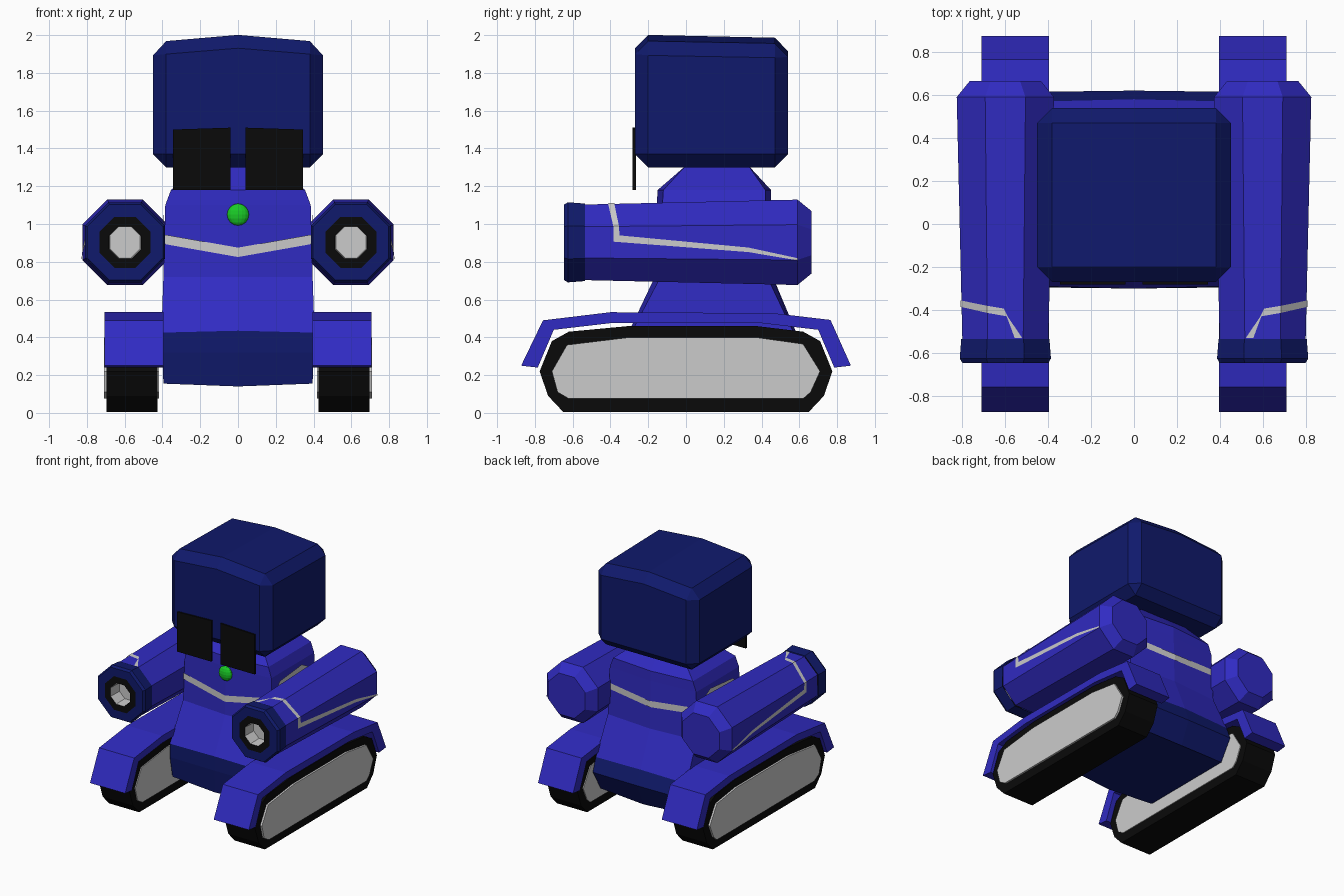
import bpy, bmesh, math

if "Cube" in bpy.data.objects:
    bpy.data.objects.remove(bpy.data.objects["Cube"])

def material(name, rgb):
    m = bpy.data.materials.new(name)
    m.diffuse_color = (*rgb, 1)
    m.use_nodes = True
    m.node_tree.nodes["Principled BSDF"].inputs["Base Color"].default_value = m.diffuse_color
    return m

BLUE = material("blue", (0.03, 0.024, 0.54))
NAVY = material("navy", (0.005, 0.01, 0.15))
BLACK = material("black", (0.003, 0.003, 0.003))
GREEN = material("green", (0.01, 0.6, 0.02))

def finish(name, bm, mat=None):
    bmesh.ops.recalc_face_normals(bm, faces=bm.faces)
    me = bpy.data.meshes.new(name)
    bm.to_mesh(me)
    bm.free()
    ob = bpy.data.objects.new(name, me)
    bpy.context.collection.objects.link(ob)
    if mat:
        me.materials.append(mat)
    return ob

def loft(name, rings, mat=None, start=True, end=True, closed=True):
    """Skin a list of equal-length point rings."""
    bm = bmesh.new()
    vs = [[bm.verts.new(p) for p in r] for r in rings]
    n = len(vs[0])
    for a, b in zip(vs, vs[1:]):
        for i in range(n if closed else n - 1):
            j = (i + 1) % n
            bm.faces.new((a[i], a[j], b[j], b[i]))
    if start:
        bm.faces.new(vs[0])
    if end:
        bm.faces.new(vs[-1])
    return finish(name, bm, mat)

def pair(name, rings, mat=None, **kw):
    """Loft a part on the right and its mirror image on the left."""
    for side, s in (("right", 1), ("left", -1)):
        loft(f"{side}_{name}", [[(s * x, y, z) for x, y, z in r] for r in rings], mat, **kw)

# Head: chamfered box with a slightly peaked top
bm = bmesh.new()
bmesh.ops.create_cube(bm, size=1)
for v in bm.verts:
    v.co = (v.co.x * 0.9, 0.135 + v.co.y * 0.81, 1.632 + v.co.z * 0.664)
box_edges = list(bm.edges)
bmesh.ops.bisect_plane(bm, geom=bm.verts[:] + bm.edges[:] + bm.faces[:],
                       plane_co=(0, 0, 0), plane_no=(1, 0, 0))
for v in bm.verts:
    if v.co.z > 1.7:
        v.co.z += (0.037 if abs(v.co.x) < 0.01 else 0) - (0.015 if v.co.y > 0.2 else 0)
edges = [e for e in bm.edges if max(abs(v.co.x) for v in e.verts) > 0.01
         and e.calc_face_angle(0) > 0.3]
bmesh.ops.bevel(bm, geom=edges, offset=0.07, segments=1, affect='EDGES')
finish("head", bm, NAVY)

# Eyes
for s in (1, -1):
    loft("eye_panel_right" if s > 0 else "eye_panel_left",
         [[(s * 0.04, y, 1.18), (s * 0.345, y, 1.18), (s * 0.345, y, 1.50), (s * 0.04, y, 1.51)]
          for y in (-0.282, -0.266)], BLACK)

# Torso: six-sided sections, bowed along the centre line
def section(w, front, back, z, bow=0.02, dz=0.0):
    return [(-w, front + bow, z), (0, front, z + dz), (w, front + bow, z),
            (w, back - bow, z), (0, back, z + dz), (-w, back - bow, z)]

hip = section(0.405, -0.30, 0.58, 0.425, 0.01, 0.01)
loft("lower_body", [section(0.395, -0.29, 0.54, 0.155, 0.02, -0.015),
                    section(0.40, -0.30, 0.62, 0.32, 0.005), hip], NAVY)
loft("torso", [hip, section(0.395, -0.165, 0.46, 0.72, 0.03),
               section(0.385, -0.155, 0.45, 1.10, 0.03),
               section(0.355, -0.15, 0.45, 1.18, 0.03),
               section(0.2, 0.0, 0.33, 1.31, 0.0)], BLUE)

# Chest stripe running round the torso
half = [(0, -0.168, 0.85), (0.396, -0.138, 0.92), (0.396, -0.03, 1.02),
        (0.394, 0.25, 1.045), (0.393, 0.425, 0.95), (0, 0.464, 0.92)]
path = half + [(-x, y, z) for x, y, z in half[-2:0:-1]]
loft("chest_stripe", [[(x, y, z + d) for x, y, z in path] for d in (-0.025, 0.025)],
     start=False, end=False)

# Chest button
bm = bmesh.new()
bmesh.ops.create_uvsphere(bm, u_segments=16, v_segments=8, radius=0.058)
for v in bm.verts:
    v.co = (v.co.x, -0.158 + v.co.y * 0.5, 1.05 + v.co.z)
finish("chest_button", bm, GREEN)

# Arms: tapered octagons along y, r is the distance to a flat
def octagon(y, r):
    R = r / math.cos(math.pi / 8)
    return [(0.598 + R * math.cos(a), y, 0.903 + R * math.sin(a))
            for a in (math.pi / 8 + i * math.pi / 4 for i in range(8))]

pair("arm", [octagon(-0.535, 0.2), octagon(0.59, 0.226), octagon(0.665, 0.165)], BLUE)
pair("cuff", [octagon(-0.535, 0.205), octagon(-0.625, 0.212), octagon(-0.645, 0.2),
              octagon(-0.645, 0.135)], NAVY, start=False, end=False)
pair("muzzle_ring", [octagon(-0.645, 0.135), octagon(-0.645, 0.085)], BLACK,
     start=False, end=False)
pair("muzzle_bore", [octagon(-0.645, 0.085), octagon(-0.54, 0.08)], start=False)

# Arm stripes: (y, angle) positions wrapped on the octagonal arm
def on_arm(y, deg):
    r = 0.204 + 0.026 * (y + 0.535) / 1.125
    off = math.radians((deg + 22.5) % 45 - 22.5)
    R, a = r / math.cos(off), math.radians(deg)
    return (0.598 + R * math.cos(a), y, 0.903 + R * math.sin(a))

upper = [(-0.53, 102), (-0.393, 88), (-0.38, 67.5), (-0.355, 22.5), (-0.352, 10),
         (0.33, -7), (0.59, -20)]
lower = [(-0.53, 111), (-0.43, 93), (-0.413, 67.5), (-0.385, 22.5), (-0.385, 1),
         (0.33, -13), (0.59, -22.5)]
pair("arm_stripe", [[on_arm(*p) for p in row] for row in (upper, lower)],
     start=False, end=False, closed=False)

# Tracks, hub plates and fenders: side profiles (y, z) extruded along x
def extrude(name, profile, x0, x1, mat=None):
    pair(name, [[(x, y, z) for y, z in profile] for x in (x0, x1)], mat)

extrude("track", [(-0.775, 0.22), (-0.71, 0.38), (-0.62, 0.43), (-0.3, 0.46), (0.37, 0.46),
                  (0.62, 0.43), (0.71, 0.38), (0.775, 0.22), (0.73, 0.09), (0.65, 0.005),
                  (-0.65, 0.005), (-0.73, 0.09)], 0.425, 0.695, BLACK)
extrude("track_plate", [(-0.71, 0.22), (-0.63, 0.36), (-0.3, 0.4), (0.37, 0.4), (0.62, 0.365),
                        (0.71, 0.22), (0.66, 0.11), (0.62, 0.075), (-0.62, 0.075),
                        (-0.68, 0.11)], 0.418, 0.71)
extrude("fender", [(-0.873, 0.25), (-0.757, 0.49), (-0.4, 0.533), (0.46, 0.528), (0.765, 0.492),
                   (0.873, 0.25), (0.785, 0.24), (0.70, 0.44), (0.4, 0.475),
                   (-0.4, 0.475), (-0.70, 0.44), (-0.785, 0.24)], 0.395, 0.708, BLUE)
